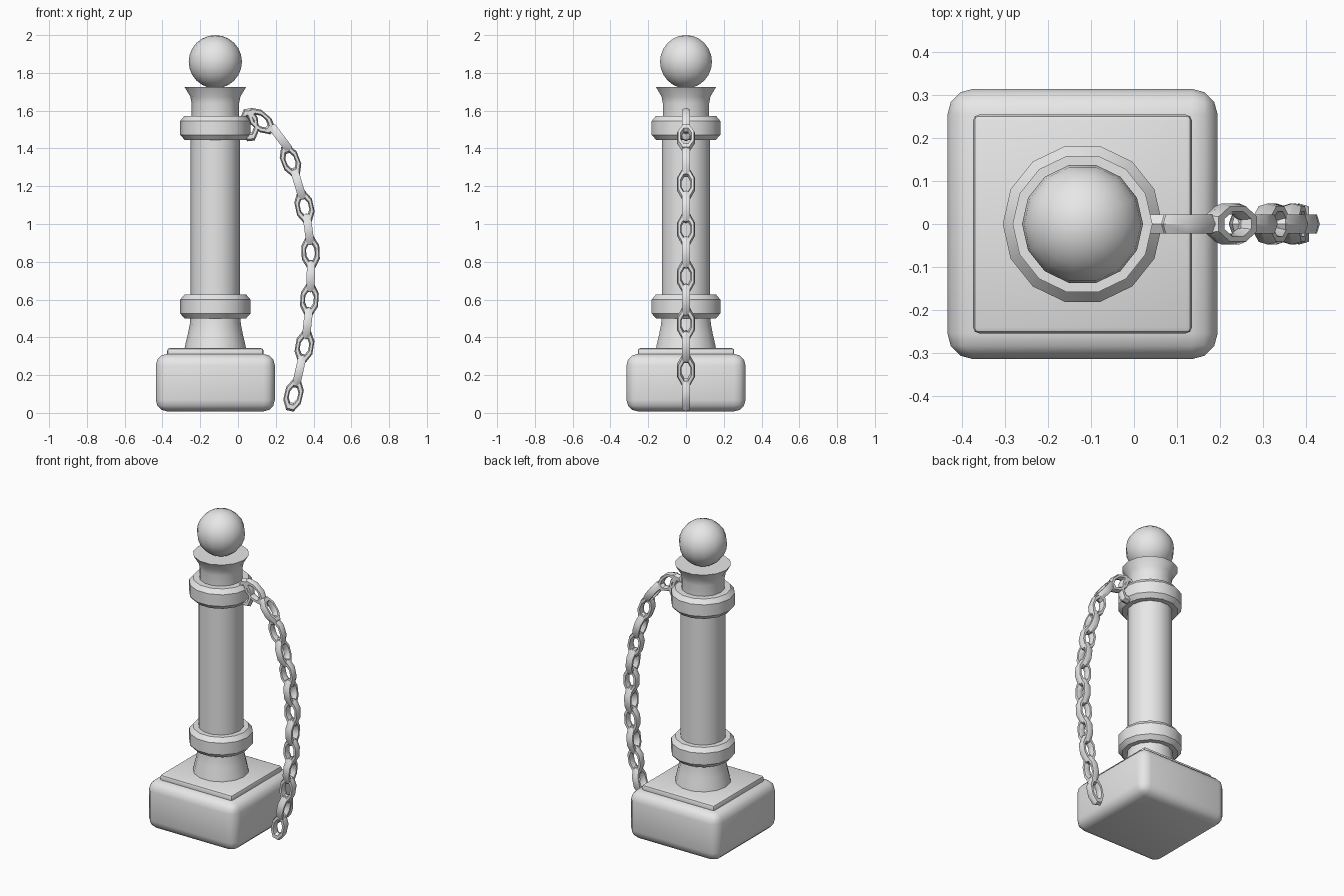
import bpy
import bmesh
import math
from mathutils import Matrix, Vector

cube = bpy.data.objects.get("Cube")
if cube:
    bpy.data.objects.remove(cube, do_unlink=True)

POST_X = -0.12
SIDES = 14

grey = bpy.data.materials.new("plain_grey")
grey.use_nodes = True
grey.diffuse_color = (0.8, 0.8, 0.8, 1)
grey.node_tree.nodes["Principled BSDF"].inputs["Base Color"].default_value = (0.8, 0.8, 0.8, 1)


def finish(name, bm, location=(0, 0, 0)):
    bmesh.ops.recalc_face_normals(bm, faces=bm.faces[:])
    mesh = bpy.data.meshes.new(name)
    bm.to_mesh(mesh)
    bm.free()
    mesh.materials.append(grey)
    obj = bpy.data.objects.new(name, mesh)
    obj.location = location
    bpy.context.collection.objects.link(obj)
    bpy.ops.object.select_all(action="DESELECT")
    obj.select_set(True)
    bpy.context.view_layer.objects.active = obj
    bpy.ops.object.shade_smooth_by_angle(angle=math.radians(35))
    return obj


def block(name, half, bottom, top, bevel, segments):
    """Square block with rounded edges."""
    bm = bmesh.new()
    bmesh.ops.create_cube(bm, size=1)
    bmesh.ops.scale(bm, vec=(2 * half, 2 * half, top - bottom), verts=bm.verts[:])
    bmesh.ops.bevel(bm, geom=bm.edges[:], offset=bevel, segments=segments,
                    profile=0.5, affect="EDGES")
    finish(name, bm, (POST_X, 0, (bottom + top) / 2))


def turned(name, profile):
    """Closed round part from (radius, height) pairs."""
    bm = bmesh.new()
    loops = []
    for r, z in profile:
        loops.append([bm.verts.new((r * math.cos(a), r * math.sin(a), z))
                      for a in (math.tau * i / SIDES for i in range(SIDES))])
    for low, high in zip(loops, loops[1:]):
        for i in range(SIDES):
            j = (i + 1) % SIDES
            bm.faces.new((low[i], low[j], high[j], high[i]))
    bm.faces.new(loops[0])
    bm.faces.new(loops[-1])
    finish(name, bm, (POST_X, 0, 0))


def chain_link(name, x, z, direction, turn):
    """Stretched eight-sided ring with a six-sided section."""
    major, minor, around, section = 0.038, 0.0135, 8, 6
    bm = bmesh.new()
    loops = []
    for i in range(around):
        a = math.tau * (i + 0.5) / around
        loop = []
        for k in range(section):
            b = math.tau * k / section
            r = major + minor * math.cos(b)
            loop.append(bm.verts.new((r * math.cos(a), 1.85 * minor * math.sin(b),
                                      1.8 * r * math.sin(a))))
        loops.append(loop)
    for i in range(around):
        a, b = loops[i], loops[(i + 1) % around]
        for k in range(section):
            m = (k + 1) % section
            bm.faces.new((a[k], a[m], b[m], b[k]))
    tilt = math.atan2(direction.x, direction.y)
    spin = Matrix.Rotation(tilt, 3, "Y") @ Matrix.Rotation(turn, 3, "Z")
    bmesh.ops.rotate(bm, matrix=spin, verts=bm.verts[:])
    finish(name, bm, (x, 0, z))


# Base
block("base_block", 0.315, 0.008, 0.312, 0.06, 3)
block("base_plate", 0.255, 0.29, 0.343, 0.014, 2)

# Post
turned("post_foot", [(0.165, 0.33), (0.157, 0.37), (0.145, 0.42), (0.135, 0.47), (0.132, 0.52)])
turned("post_shaft", [(0.131, 0.58), (0.131, 1.5)])
turned("post_neck", [(0.126, 1.55), (0.126, 1.64), (0.133, 1.675), (0.163, 1.725)])
for name, z in (("lower_collar", 0.5), ("upper_collar", 1.446)):
    turned(name, [(0.163, z), (0.186, z + 0.026), (0.186, z + 0.1), (0.163, z + 0.127)])

# Ball
ball = bmesh.new()
bmesh.ops.create_uvsphere(ball, u_segments=SIDES, v_segments=12, radius=0.141)
bmesh.ops.rotate(ball, matrix=Matrix.Rotation(math.pi / 2, 3, "Z"), verts=ball.verts[:])
finish("top_ball", ball, (POST_X, 0, 1.859))

# Chain
chain_link("chain_mount", 0.06, 1.525, Vector((-0.1, 1)), 0)
path = [Vector(p) for p in (
    (0.12, 1.545), (0.225, 1.455), (0.278, 1.335), (0.32, 1.21), (0.352, 1.09),
    (0.373, 0.972), (0.384, 0.85), (0.385, 0.723), (0.378, 0.6), (0.368, 0.474),
    (0.352, 0.352), (0.325, 0.225), (0.294, 0.094))]
for i, p in enumerate(path):
    direction = path[max(i - 1, 0)] - path[min(i + 1, len(path) - 1)]
    chain_link(f"chain_link_{i + 1}", p.x, p.y, direction, (i % 2) * math.pi / 2)
